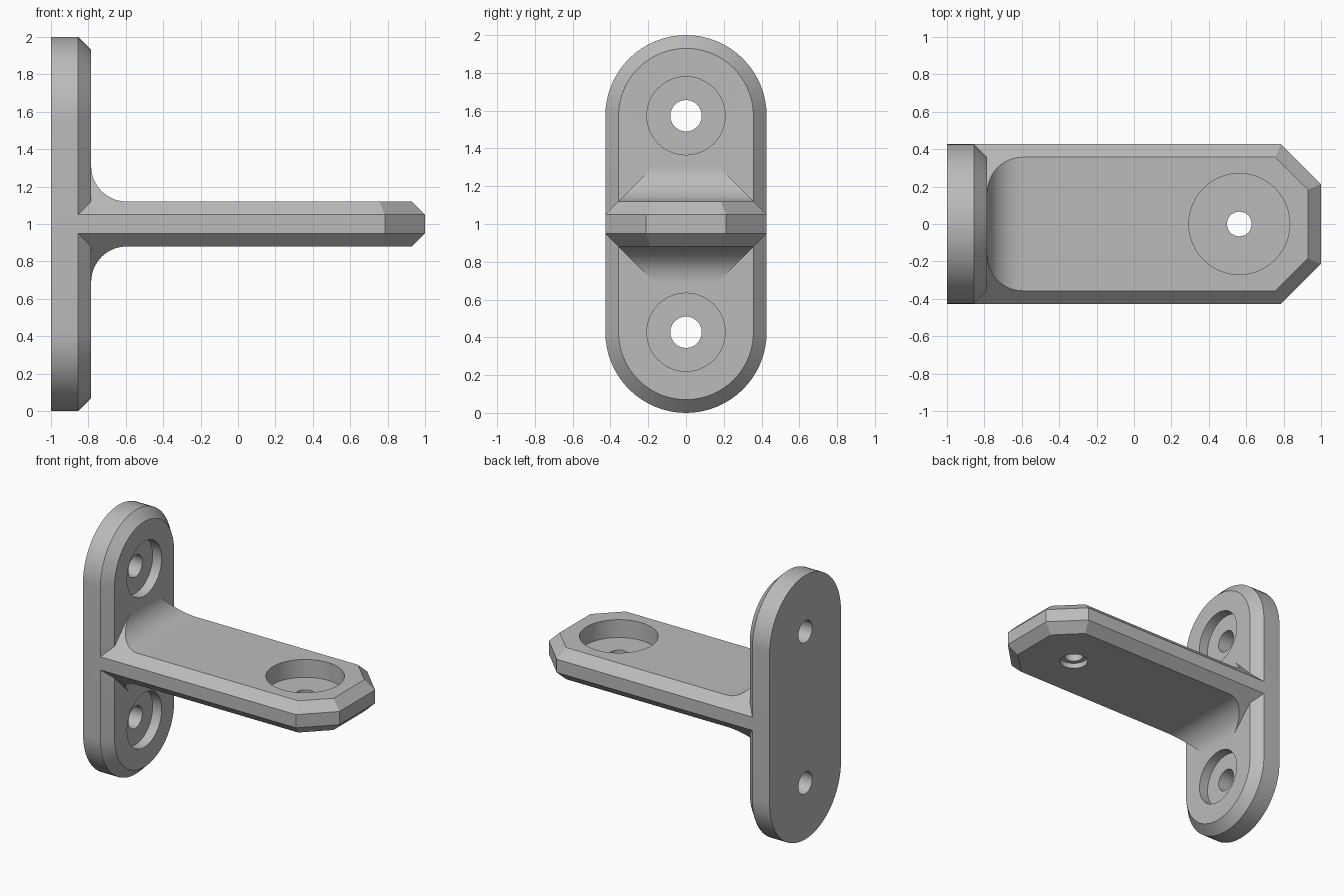
import bpy, bmesh
from math import sin, cos, pi, tan
from mathutils import Matrix, Vector

cube = bpy.data.objects.get("Cube")
if cube:
    bpy.data.objects.remove(cube, do_unlink=True)

grey = bpy.data.materials.new("plain grey")
grey.use_nodes = True
colour = (0.5, 0.5, 0.5, 1)
grey.diffuse_color = colour
grey.node_tree.nodes["Principled BSDF"].inputs["Base Color"].default_value = colour

HALF_W = 0.427     # half width of plate and arm
CHAMFER = 0.07
FACE_X = -0.785    # front face of the plate
HALF_T = 0.12      # half thickness of the arm
EDGE = HALF_T - CHAMFER
FILLET = 0.19


def loft(name, rings):
    """Solid from a stack of matching rings, capped at both ends."""
    bm = bmesh.new()
    loops = [[bm.verts.new(p) for p in ring] for ring in rings]
    n = len(loops[0])
    for a, b in zip(loops, loops[1:]):
        for i in range(n):
            j = (i + 1) % n
            bm.faces.new((a[i], a[j], b[j], b[i]))
    bm.faces.new(loops[0][::-1])
    bm.faces.new(loops[-1])
    bmesh.ops.recalc_face_normals(bm, faces=bm.faces)
    mesh = bpy.data.meshes.new(name)
    bm.to_mesh(mesh)
    bm.free()
    mesh.materials.append(grey)
    ob = bpy.data.objects.new(name, mesh)
    bpy.context.collection.objects.link(ob)
    return ob


def combine(ob, other, operation):
    """Apply a boolean and remove the second solid."""
    mod = ob.modifiers.new("combine", 'BOOLEAN')
    mod.operation, mod.solver, mod.object = operation, 'EXACT', other
    bpy.context.view_layer.objects.active = ob
    bpy.ops.object.modifier_apply(modifier=mod.name)
    bpy.data.objects.remove(other, do_unlink=True)


def drill(ob, start, axis, radius, depth):
    """Cut a round hole from start along axis."""
    turn = Vector(axis).to_track_quat('Z', 'Y').to_matrix()
    rings = [[Vector(start) + turn @ Vector((radius * cos(a), radius * sin(a), h))
              for a in [2 * pi * i / 48 for i in range(48)]]
             for h in (-0.05, depth)]
    cutter = loft("hole_cutter", rings)
    cutter.hide_render = True
    combine(ob, cutter, 'DIFFERENCE')


# Wall plate: round-ended slab with a chamfered front edge
def stadium(x, inset):
    r = HALF_W - inset
    ring = []
    for z, start in ((2 - HALF_W, 0), (HALF_W, pi)):
        for i in range(33):
            a = start + pi * i / 32
            ring.append((x, r * cos(a), z + r * sin(a)))
    return ring


bracket = loft("wall_bracket", [stadium(-1, 0), stadium(FACE_X - CHAMFER, 0),
                                stadium(FACE_X, CHAMFER)])


# Arm outline with clipped corners, shrinking away from the mid plane
def arm_ring(z, inset):
    s = inset * tan(pi / 8)
    half = [(-0.93, HALF_W - inset), (0.785 - s, HALF_W - inset), (1 - inset, 0.213 - s)]
    return [(x, y, z) for x, y in half] + [(x, -y, z) for x, y in reversed(half)]


rise = 0.27
arm = loft("support_arm", [arm_ring(1 - EDGE - rise, rise), arm_ring(1 - EDGE, 0),
                           arm_ring(1 + EDGE, 0), arm_ring(1 + EDGE + rise, rise)])

# Side profile of the arm with fillets above and below at the plate
top = HALF_T + FILLET
upper = [(-0.96, top)]
for i in range(17):
    a = pi + pi / 2 * i / 16
    upper.append((FACE_X + FILLET + FILLET * cos(a), top + FILLET * sin(a)))
upper.append((1.1, HALF_T))
profile = [(x, 1 + z) for x, z in upper] + [(x, 1 - z) for x, z in reversed(upper)]
side = loft("arm_profile", [[(x, y, z) for x, z in profile] for y in (-0.5, 0.5)])
combine(arm, side, 'INTERSECT')
combine(bracket, arm, 'UNION')

# Screw holes and counterbores in the plate
for z in (HALF_W, 2 - HALF_W):
    drill(bracket, (FACE_X, 0, z), (-1, 0, 0), 0.207, 0.075)
    drill(bracket, (FACE_X, 0, z), (-1, 0, 0), 0.083, 0.3)

# Socket and through hole in the arm, with a small recess beneath
tip = 0.563
drill(bracket, (tip, 0, 1 + HALF_T), (0, 0, -1), 0.27, 0.135)
drill(bracket, (tip, 0, 1 + HALF_T), (0, 0, -1), 0.066, 0.3)
drill(bracket, (tip, 0, 1 - HALF_T), (0, 0, 1), 0.1, 0.04)

bpy.ops.object.select_all(action='DESELECT')
bracket.select_set(True)
bpy.context.view_layer.objects.active = bracket
bpy.ops.object.shade_smooth_by_angle(angle=pi / 7)
